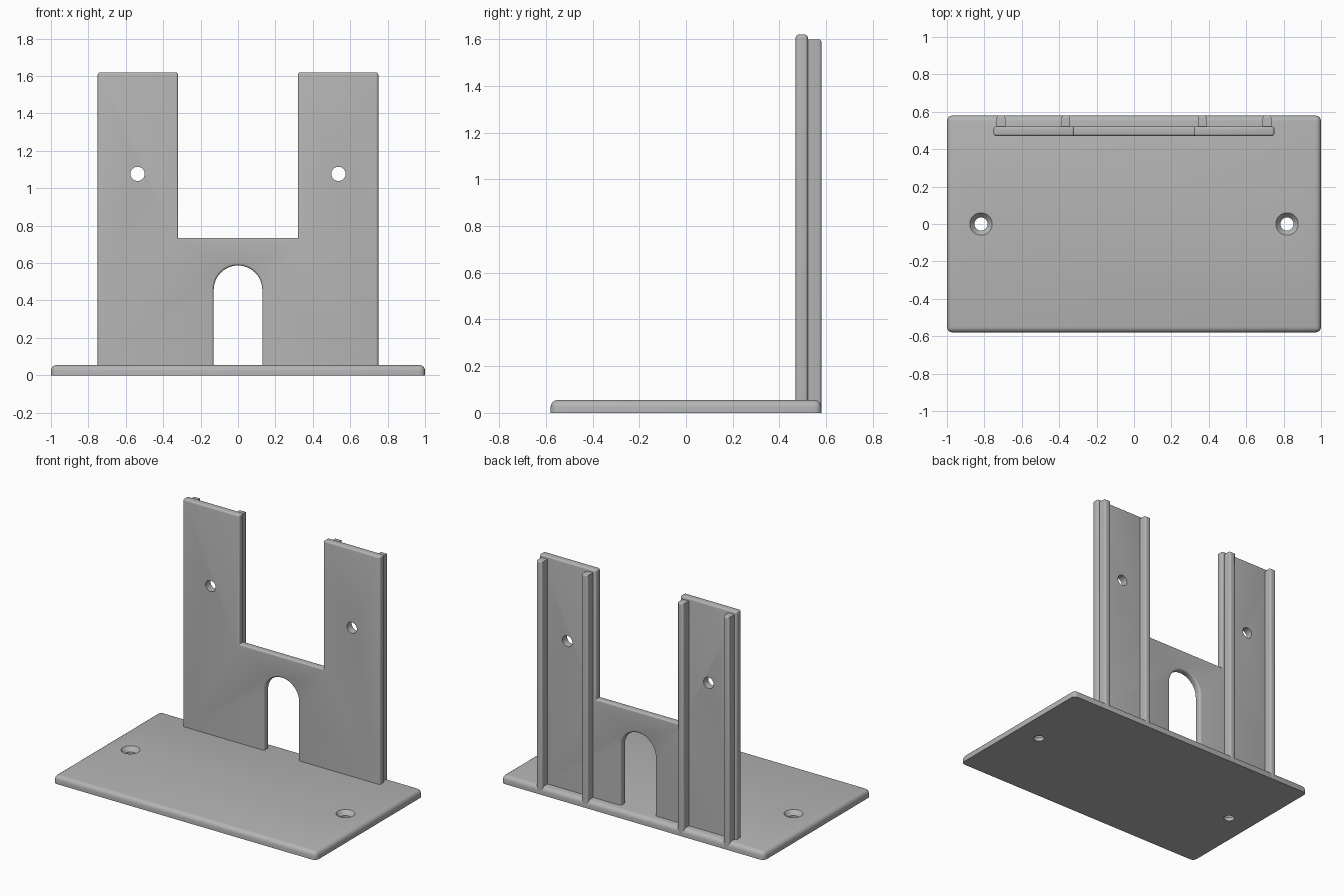
import bpy, bmesh, math
from mathutils import Matrix

if "Cube" in bpy.data.objects:
    bpy.data.objects.remove(bpy.data.objects["Cube"])

grey = bpy.data.materials.new("plain grey")
grey.use_nodes = True
COLOUR = (0.46, 0.46, 0.46, 1)
grey.diffuse_color = COLOUR
grey.node_tree.nodes["Principled BSDF"].inputs["Base Color"].default_value = COLOUR


def make_object(name, bm):
    bmesh.ops.recalc_face_normals(bm, faces=bm.faces[:])
    mesh = bpy.data.meshes.new(name)
    bm.to_mesh(mesh)
    bm.free()
    mesh.materials.append(grey)
    obj = bpy.data.objects.new(name, mesh)
    bpy.context.collection.objects.link(obj)
    return obj


def round_edges(bm, rule, radius):
    edges = [e for e in bm.edges if rule(*[v.co for v in e.verts])]
    bmesh.ops.bevel(bm, geom=edges, offset=radius, segments=4, profile=0.5,
                    affect='EDGES', clamp_overlap=True)


def box(x0, x1, y0, y1, z0, z1):
    bm = bmesh.new()
    size = Matrix.Diagonal((x1 - x0, y1 - y0, z1 - z0, 1))
    place = Matrix.Translation(((x0 + x1) / 2, (y0 + y1) / 2, (z0 + z1) / 2))
    bmesh.ops.create_cube(bm, size=1, matrix=place @ size)
    return bm


def cutter(name, place, r_bottom, r_top, depth):
    bm = bmesh.new()
    bmesh.ops.create_cone(bm, cap_ends=True, segments=32, radius1=r_bottom,
                          radius2=r_top, depth=depth, matrix=place)
    obj = make_object(name, bm)
    obj.hide_render = True
    return obj


def finish(obj, cutters=()):
    bpy.ops.object.select_all(action='DESELECT')
    obj.select_set(True)
    bpy.context.view_layer.objects.active = obj
    for c in cutters:
        mod = obj.modifiers.new("hole", 'BOOLEAN')
        mod.operation = 'DIFFERENCE'
        mod.solver = 'EXACT'
        mod.object = c
        bpy.ops.object.modifier_apply(modifier=mod.name)
        bpy.data.objects.remove(c)
    bpy.ops.object.shade_smooth_by_angle(angle=math.radians(35))


# Base plate: rounded top rim and corners, flat underside
BASE_TOP = 0.055
bm = box(-1, 1, -0.58, 0.58, 0, BASE_TOP)
round_edges(bm, lambda a, b: max(a.z, b.z) > 0.01, 0.03)
base = make_object("base_plate", bm)

# Countersunk screw holes in the base
holes = []
for side in (-1, 1):
    x = side * 0.818
    holes.append(cutter("screw_hole", Matrix.Translation((x, 0, 0.03)), 0.035, 0.035, 0.2))
    holes.append(cutter("countersink", Matrix.Translation((x, 0, 0.045)), 0.035, 0.068, 0.04))
finish(base, holes)

# Upright panel: two towers, a notch between them and an arched doorway
FRONT, BACK, TOP = 0.47, 0.522, 1.62
ARCH_R, ARCH_Z, FOOT = 0.13, 0.457, 0.05
half = [(0.75, FOOT), (0.75, TOP), (0.32, TOP), (0.32, 0.735)]
arch = [(-ARCH_R * math.cos(math.pi * i / 24), ARCH_Z + ARCH_R * math.sin(math.pi * i / 24))
        for i in range(25)]
outline = half + [(-x, z) for x, z in reversed(half)]
outline += [(-ARCH_R, FOOT)] + arch + [(ARCH_R, FOOT)]

bm = bmesh.new()
face = bm.faces.new([bm.verts.new((x, FRONT, z)) for x, z in outline])
new = bmesh.ops.extrude_face_region(bm, geom=[face])["geom"]
bmesh.ops.translate(bm, vec=(0, BACK - FRONT, 0),
                    verts=[g for g in new if isinstance(g, bmesh.types.BMVert)])


def panel_rim(a, b):
    if abs(a.y - b.y) > 0.01:
        return a.z > TOP - 0.01
    return max(a.z, b.z) > FOOT + 0.01


round_edges(bm, panel_rim, 0.013)
panel = make_object("upright_panel", bm)
turn = Matrix.Rotation(math.pi / 2, 4, 'X')
finish(panel, [cutter("mount_hole", Matrix.Translation((s * 0.537, 0.5, 1.077)) @ turn,
                      0.038, 0.038, 0.3) for s in (-1, 1)])

# Stiffening ribs on the back of each tower
for side, label in ((1, "left"), (-1, "right")):
    for x, spot in ((0.364, "inner"), (0.711, "outer")):
        bm = box(side * x - 0.023, side * x + 0.023, BACK - 0.01, 0.58, 0.005, 1.6)
        round_edges(bm, lambda a, b: min(a.y, b.y) > 0.57 and max(a.z, b.z) > 0.1
                    or min(a.z, b.z) > 1.5 and min(a.y, b.y) > 0.57, 0.012)
        finish(make_object(f"{label}_{spot}_rib", bm))
